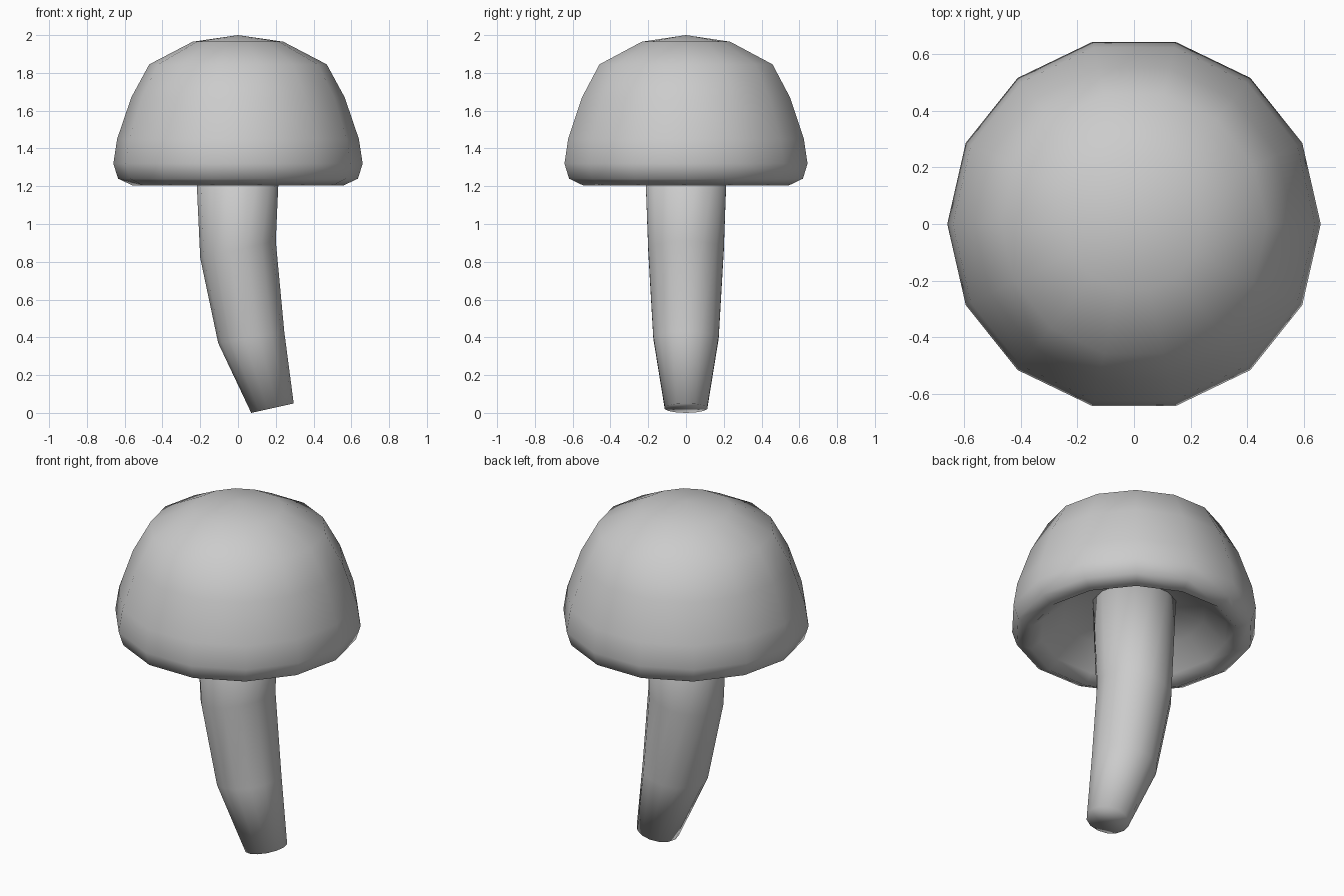
import bpy, bmesh
from math import sin, cos, pi

if "Cube" in bpy.data.objects:
    bpy.data.objects.remove(bpy.data.objects["Cube"])

SIDES = 14


def loft(name, rings):
    """Skin circular rings; each ring is (left point xz, right point xz).
    A ring whose two points coincide becomes a pole."""
    bm = bmesh.new()
    rows = []
    for (lx, lz), (rx, rz) in rings:
        cx, cz, hx, hz = (lx + rx) / 2, (lz + rz) / 2, (rx - lx) / 2, (rz - lz) / 2
        r = (hx * hx + hz * hz) ** 0.5
        if r < 1e-6:
            rows.append([bm.verts.new((cx, 0, cz))] * SIDES)
            continue
        angles = [2 * pi * i / SIDES for i in range(SIDES)]
        rows.append([bm.verts.new((cx + hx * cos(a), r * sin(a), cz + hz * cos(a)))
                     for a in angles])
    for low, high in zip(rows, rows[1:]):
        for i in range(SIDES):
            j = (i + 1) % SIDES
            bm.faces.new(list(dict.fromkeys((low[i], low[j], high[j], high[i]))))
    for row in (rows[0], rows[-1]):
        if row[0] is not row[1]:
            bm.faces.new(row)
    bmesh.ops.recalc_face_normals(bm, faces=bm.faces)
    for f in bm.faces:
        f.smooth = True
    mesh = bpy.data.meshes.new(name)
    bm.to_mesh(mesh)
    bm.free()
    obj = bpy.data.objects.new(name, mesh)
    bpy.context.collection.objects.link(obj)
    return obj


# Domed cap with rolled rim and hollow underside
profile = [(0, 2.0), (0.24, 1.965), (0.47, 1.845), (0.565, 1.67), (0.64, 1.45),
           (0.66, 1.32), (0.635, 1.24), (0.56, 1.205), (0.50, 1.25),
           (0.38, 1.36), (0.20, 1.42), (0, 1.44)]
loft("mushroom_cap", [((-r, z), (r, z)) for r, z in profile])

# Bent stem tapering toward its tilted foot
loft("mushroom_stem", [((0.07, 0.0), (0.295, 0.05)),
                       ((-0.105, 0.37), (0.245, 0.43)),
                       ((-0.20, 0.82), (0.20, 0.91)),
                       ((-0.23, 1.46), (0.225, 1.46))])
